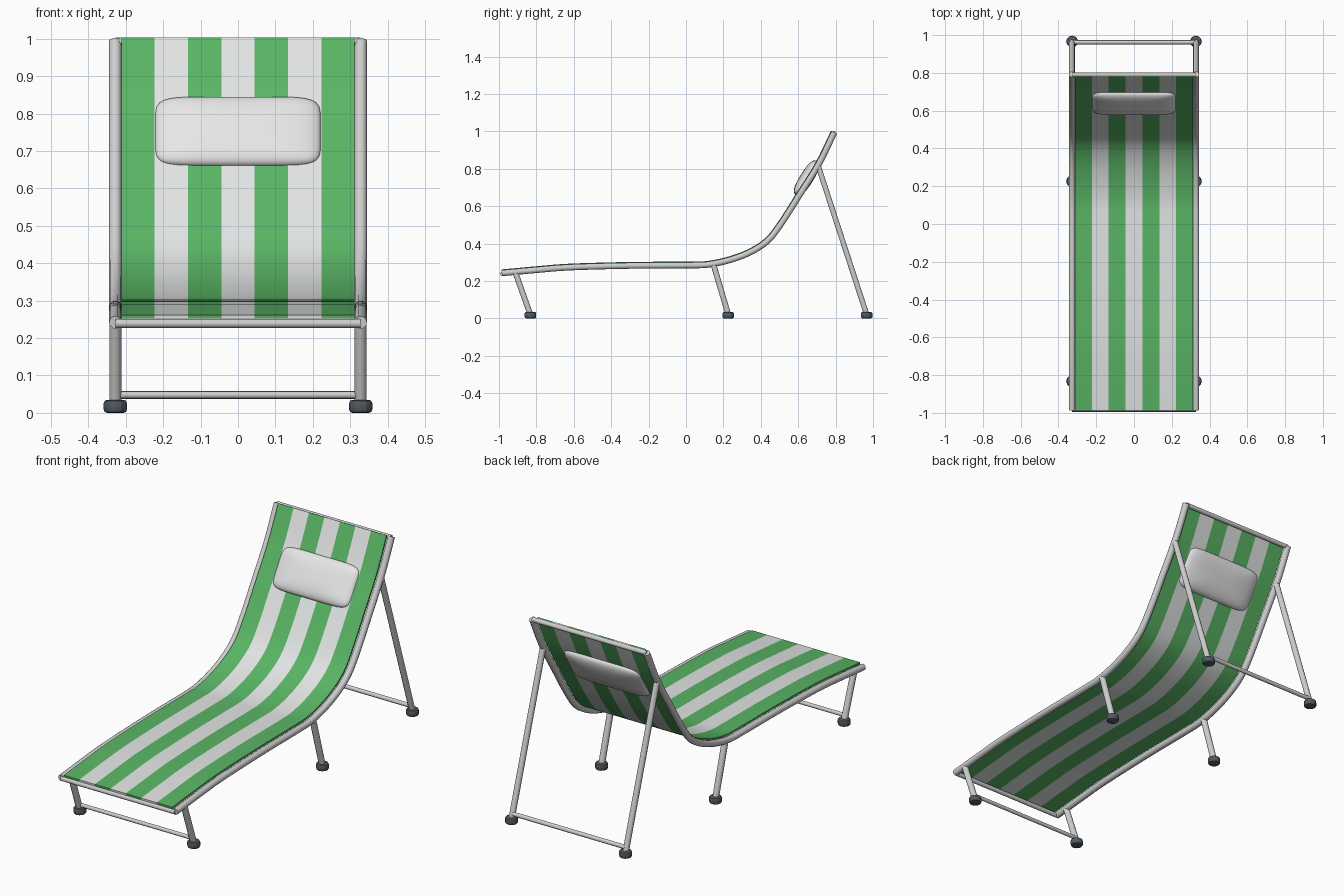
import bpy, bmesh, math
from mathutils import Vector, Matrix

if "Cube" in bpy.data.objects:
    bpy.data.objects.remove(bpy.data.objects["Cube"])


def material(name, rgb):
    m = bpy.data.materials.new(name)
    m.diffuse_color = (*rgb, 1)
    m.use_nodes = True
    m.node_tree.nodes["Principled BSDF"].inputs["Base Color"].default_value = m.diffuse_color
    return m


GREEN = material("green_fabric", (0.10, 0.46, 0.13))
WHITE = material("white_fabric", (0.76, 0.78, 0.78))
PILLOW = material("pillow_white", (0.80, 0.80, 0.80))
METAL = material("frame_metal", (0.62, 0.62, 0.62))
RUBBER = material("foot_rubber", (0.08, 0.10, 0.12))

RAIL_X = 0.328
# Side profile of the lounger (y, z), from foot end to head end
PROFILE = [(-0.985, 0.242), (-0.8, 0.259), (-0.62, 0.273), (-0.3, 0.282), (0.0, 0.284),
           (0.12, 0.288), (0.24, 0.314), (0.35, 0.357), (0.44, 0.418), (0.515, 0.515),
           (0.604, 0.655), (0.71, 0.825), (0.793, 0.995)]


def smooth_path(pts, steps=5):
    """Catmull-Rom samples through the profile."""
    p = [Vector(q) for q in pts]
    p = [2 * p[0] - p[1]] + p + [2 * p[-1] - p[-2]]
    out = []
    for i in range(1, len(p) - 2):
        a, b, c, d = p[i - 1:i + 3]
        for s in range(steps):
            t = s / steps
            out.append(0.5 * (2 * b + (c - a) * t + (2 * a - 5 * b + 4 * c - d) * t ** 2
                              + (3 * b - a - 3 * c + d) * t ** 3))
    return out + [p[-2]]


PATH = smooth_path(PROFILE)


def finish(obj, angle=40):
    """Apply modifiers / curve bevel and smooth the surface."""
    bpy.ops.object.select_all(action='DESELECT')
    obj.select_set(True)
    bpy.context.view_layer.objects.active = obj
    bpy.ops.object.convert(target='MESH')
    bpy.ops.object.shade_smooth_by_angle(angle=math.radians(angle))
    return obj


def mesh_object(name, bm, mats):
    me = bpy.data.meshes.new(name)
    bm.to_mesh(me)
    bm.free()
    for m in mats:
        me.materials.append(m)
    obj = bpy.data.objects.new(name, me)
    bpy.context.collection.objects.link(obj)
    return obj


def tube(name, pts, radius):
    cu = bpy.data.curves.new(name, 'CURVE')
    cu.dimensions = '3D'
    cu.bevel_depth = radius
    cu.bevel_resolution = 3
    cu.use_fill_caps = True
    sp = cu.splines.new('POLY')
    sp.points.add(len(pts) - 1)
    for point, co in zip(sp.points, pts):
        point.co = (*co, 1)
    cu.materials.append(METAL)
    obj = bpy.data.objects.new(name, cu)
    bpy.context.collection.objects.link(obj)
    return finish(obj)


def foot(name, x, y):
    bm = bmesh.new()
    bmesh.ops.create_cone(bm, cap_ends=True, segments=12, radius1=0.031, radius2=0.031,
                          depth=0.035, matrix=Matrix.Translation((x, y, 0.0175)))
    rims = [e for e in bm.edges if abs(e.verts[0].co.z - e.verts[1].co.z) < 1e-4]
    bmesh.ops.bevel(bm, geom=rims, offset=0.009, segments=2, profile=0.5, affect='EDGES')
    finish(mesh_object(name, bm, [RUBBER]), 25)


# Striped fabric: seven bands following the profile just above the rail centres
bm = bmesh.new()
half, bands = 0.312, 7
rows = []
for i, p in enumerate(PATH):
    t = (PATH[min(i + 1, len(PATH) - 1)] - PATH[max(i - 1, 0)]).normalized()
    q = p + Vector((-t.y, t.x)) * 0.015
    rows.append([bm.verts.new((-half + 2 * half * k / bands, q.x, q.y)) for k in range(bands + 1)])
for a, b in zip(rows, rows[1:]):
    for k in range(bands):
        f = bm.faces.new((a[k], a[k + 1], b[k + 1], b[k]))
        f.material_index = k % 2
fabric = mesh_object("fabric", bm, [GREEN, WHITE])
mod = fabric.modifiers.new("thickness", 'SOLIDIFY')
mod.thickness = 0.01
mod.offset = 0
finish(fabric)

# Legs: top (y, z), foot y, tube radius
LEGS = {"front_leg": ((-0.912, 0.245), -0.832, 0.016),
        "middle_leg": ((0.148, 0.285), 0.226, 0.016),
        "back_leg": ((0.708, 0.812), 0.966, 0.015)}

# Side rails, legs and feet, mirrored left and right
for side, s in (("left", -1), ("right", 1)):
    x = s * RAIL_X
    tube(f"{side}_rail", [(x, p.x, p.y) for p in PATH], 0.017)
    for name, (top, fy, r) in LEGS.items():
        tube(f"{side}_{name}", [(x, *top), (x, fy, 0.02)], r)
        foot(f"{side}_{name}_foot", x, fy)

# Cross bars at both rail ends and between the front and back feet
for name, y, z, r in (("foot_end_bar", -0.982, 0.239, 0.012), ("head_end_bar", 0.79, 0.992, 0.012),
                      ("front_cross_bar", -0.838, 0.048, 0.010),
                      ("back_cross_bar", 0.962, 0.048, 0.011)):
    tube(name, [(-RAIL_X, y, z), (RAIL_X, y, z)], r)

# Head pillow: cube rounded into a soft superellipsoid, leaning with the backrest
bm = bmesh.new()
bmesh.ops.create_cube(bm, size=2)
bmesh.ops.subdivide_edges(bm, edges=bm.edges[:], cuts=15, use_grid_fill=True)
for v in bm.verts:
    x, y, z = (abs(c) for c in v.co)
    n = ((x ** 7 + y ** 7) ** (2.6 / 7) + z ** 2.6) ** (1 / 2.6)
    v.co /= n
    v.co.x *= 0.221
    v.co.y *= 0.107
    v.co.z *= 0.036
bm.transform(Matrix.Translation((0, 0.645, 0.75)) @ Matrix.Rotation(math.radians(58), 4, 'X'))
finish(mesh_object("pillow", bm, [PILLOW]), 80)
